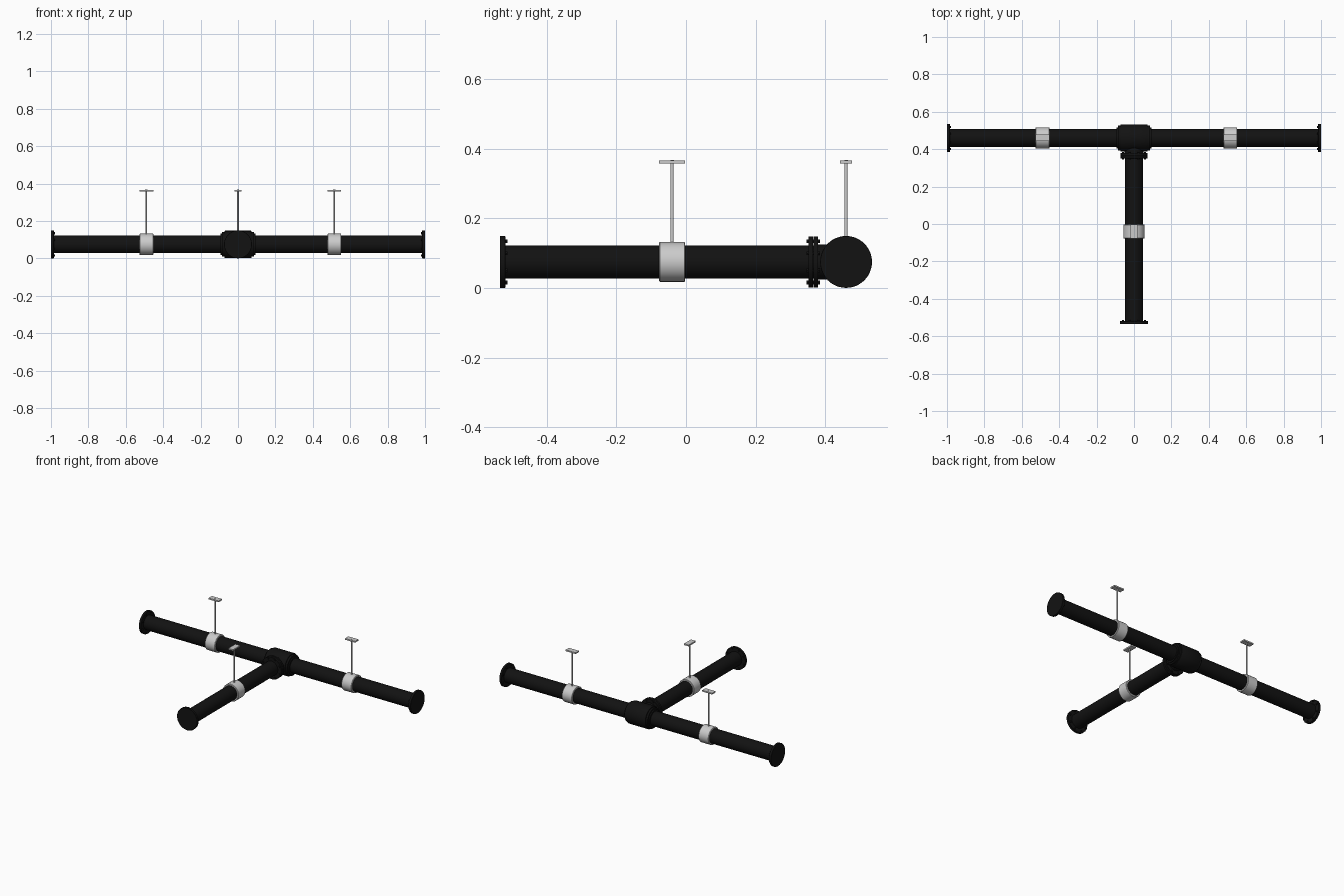
import bpy, bmesh, math
from mathutils import Matrix, Vector

if "Cube" in bpy.data.objects:
    bpy.data.objects.remove(bpy.data.objects["Cube"])

ZC, YC = 0.075, 0.46            # pipe axis height, main run position
R = 0.047                       # pipe radius

black = bpy.data.materials.new("black_pipe")
black.diffuse_color = (0.006, 0.006, 0.006, 1)
black.use_nodes = True
black.node_tree.nodes["Principled BSDF"].inputs["Base Color"].default_value = black.diffuse_color
steel = bpy.data.materials.new("light_steel")
steel.diffuse_color = (0.55, 0.55, 0.55, 1)
steel.use_nodes = True
steel.node_tree.nodes["Principled BSDF"].inputs["Base Color"].default_value = steel.diffuse_color


def finish(bm, name, mat):
    bmesh.ops.recalc_face_normals(bm, faces=bm.faces)
    me = bpy.data.meshes.new(name)
    bm.to_mesh(me)
    bm.free()
    ob = bpy.data.objects.new(name, me)
    bpy.context.collection.objects.link(ob)
    me.materials.append(mat)
    bpy.ops.object.select_all(action='DESELECT')
    ob.select_set(True)
    bpy.context.view_layer.objects.active = ob
    bpy.ops.object.shade_smooth_by_angle(angle=math.radians(35))
    return ob


def frame(origin, direction):
    """Matrix taking local z to the given direction at origin."""
    q = Vector((0, 0, 1)).rotation_difference(Vector(direction))
    return Matrix.Translation(origin) @ q.to_matrix().to_4x4()


def add_lathe(bm, profile, mtx, n=48, closed=False):
    """Revolve (radius, distance) points around local z; open profiles get end caps."""
    rings = [[bm.verts.new(mtx @ Vector((r * math.cos(2 * math.pi * i / n),
                                         r * math.sin(2 * math.pi * i / n), h)))
              for i in range(n)] for r, h in profile]
    pairs = list(zip(rings, rings[1:]))
    if closed:
        pairs.append((rings[-1], rings[0]))
    else:
        bm.faces.new(rings[0])
        bm.faces.new(rings[-1])
    for a, b in pairs:
        for i in range(n):
            j = (i + 1) % n
            bm.faces.new((a[i], a[j], b[j], b[i]))


def lathe(name, profile, mtx, mat, n=48, closed=False):
    bm = bmesh.new()
    add_lathe(bm, profile, mtx, n, closed)
    return finish(bm, name, mat)


def bolts(name, mtx, h0, h1, count=8, ring=0.064, r=0.006):
    bm = bmesh.new()
    for k in range(count):
        a = 2 * math.pi * (k + 0.5) / count
        m = mtx @ Matrix.Translation((ring * math.cos(a), ring * math.sin(a), 0))
        add_lathe(bm, [(r, h0), (r, h1)], m, 6)
    return finish(bm, name, black)


def box(name, centre, size, mat):
    bm = bmesh.new()
    bmesh.ops.create_cube(bm, size=1, matrix=Matrix.Translation(centre) @ Matrix.Diagonal((*size, 1)))
    return finish(bm, name, mat)


def hanger(name, x, y, axis):
    # wrap-around clamp, threaded rod, nut and ceiling plate
    m = frame((x, y, ZC), axis)
    w = 0.037
    lathe(name + "_clamp", [(R - 0.001, -w), (0.055, -w), (0.057, -w + 0.002),
                            (0.057, w - 0.002), (0.055, w), (R - 0.001, w)], m, steel, closed=True)
    up = frame((x, y, 0), (0, 0, 1))
    lathe(name + "_rod", [(0.0045, 0.125), (0.0045, 0.36)], up, steel, 16)
    size = (0.074, 0.035, 0.009) if axis[0] else (0.035, 0.074, 0.009)
    box(name + "_plate", (x, y, 0.362), size, steel)
    lathe(name + "_plate_bolt", [(0.006, 0.366), (0.006, 0.368)], up, steel, 6)


# three pipe arms, each with an end flange and its bolts
arms = {"left": ((-1, 0, 0), 1.0), "right": ((1, 0, 0), 1.0), "branch": ((0, -1, 0), 0.995)}
for side, (d, length) in arms.items():
    m = frame((0, YC, ZC), d)
    start = 0.05
    lathe(side + "_pipe", [(R, start), (R, length - 0.005)], m, black)
    lathe(side + "_end_flange", [(R, length - 0.016), (0.073, length - 0.016), (0.0745, length - 0.0145),
                                 (0.0745, length - 0.001), (0.0735, length)], m, black)
    bolts(side + "_end_bolts", m, length - 0.022, length - 0.01)

# tee fitting: stepped barrel on the main run
half = [(0.073, 0.0), (0.073, 0.068), (0.071, 0.072), (0.066, 0.073), (0.066, 0.085),
        (0.057, 0.086), (0.057, 0.093)]
profile = [(r, -h) for r, h in reversed(half)] + half[1:]
profile = [p for p in profile if p[1] != 0]
lathe("tee_body", profile, frame((0, YC, ZC), (1, 0, 0)), black)

# branch neck and bolted flange pair
mb = frame((0, YC, ZC), (0, -1, 0))
lathe("tee_neck", [(0.05, 0.03), (0.05, 0.085)], mb, black)
for nm, a in (("tee_flange", 0.080), ("branch_flange", 0.0945)):
    lathe(nm, [(0.0725, a), (0.0735, a + 0.001), (0.0735, a + 0.013), (0.0725, a + 0.014)], mb, black)
bolts("flange_pair_bolts", mb, 0.075, 0.114)

# hangers
hanger("left_hanger", -0.49, YC, (1, 0, 0))
hanger("right_hanger", 0.515, YC, (1, 0, 0))
hanger("branch_hanger", 0.0, -0.04, (0, 1, 0))
